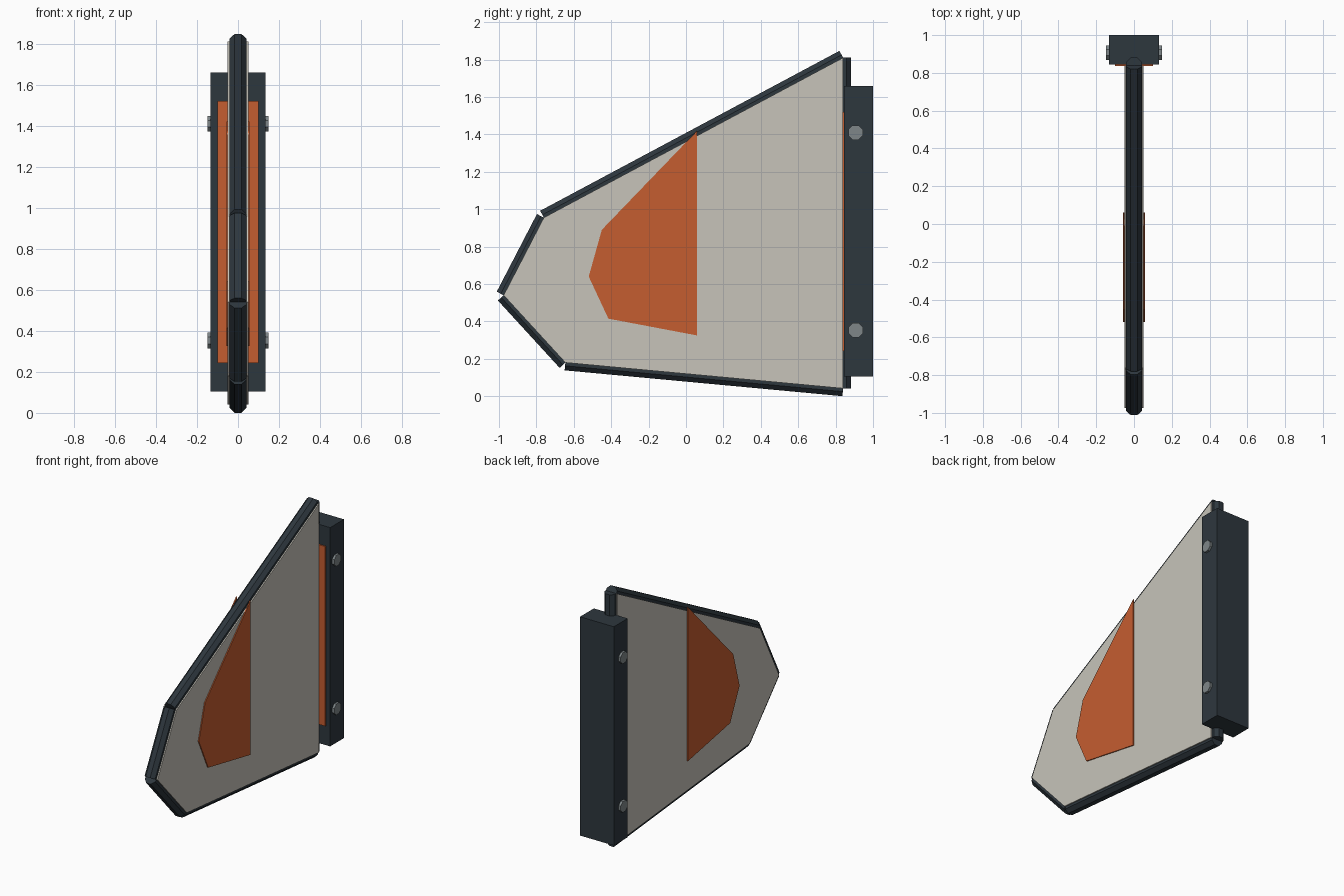
import bpy, bmesh
from mathutils import Vector, Matrix

cube = bpy.data.objects.get("Cube")
if cube:
    bpy.data.objects.remove(cube)


def material(name, rgb):
    m = bpy.data.materials.new(name)
    m.use_nodes = True
    m.diffuse_color = (*rgb, 1)
    m.node_tree.nodes["Principled BSDF"].inputs["Base Color"].default_value = (*rgb, 1)
    return m


CREAM = material("warm cream", (0.57, 0.55, 0.49))
ORANGE = material("burnt orange", (0.56, 0.11, 0.03))
DARK = material("dark slate", (0.027, 0.038, 0.048))
STEEL = material("grey steel", (0.21, 0.24, 0.25))


def finish(name, bm, mat):
    bmesh.ops.recalc_face_normals(bm, faces=bm.faces)
    me = bpy.data.meshes.new(name)
    bm.to_mesh(me)
    bm.free()
    me.materials.append(mat)
    ob = bpy.data.objects.new(name, me)
    bpy.context.collection.objects.link(ob)
    return ob


def plate(name, outline, x0, x1, mat):
    """Extrude a side profile of (y, z) points from x0 to x1."""
    bm = bmesh.new()
    face = bm.faces.new([bm.verts.new((x0, y, z)) for y, z in outline])
    ext = bmesh.ops.extrude_face_region(bm, geom=[face])
    moved = [v for v in ext["geom"] if isinstance(v, bmesh.types.BMVert)]
    bmesh.ops.translate(bm, verts=moved, vec=(x1 - x0, 0, 0))
    return finish(name, bm, mat)


def block(name, half_x, y0, y1, z0, z1, mat):
    return plate(name, [(y0, z0), (y1, z0), (y1, z1), (y0, z1)], -half_x, half_x, mat)


def rod(name, a, b, radius, mat):
    """Eight-sided bar between two points, with a flat side towards x."""
    a, b = Vector(a), Vector(b)
    axis = (b - a).normalized()
    side = Vector((0, 0, 1)) if abs(axis.x) > 0.9 else Vector((1, 0, 0))
    frame = Matrix((side, axis.cross(side), axis)).transposed().to_4x4()
    spin = Matrix.Rotation(0.3927, 4, "Z")
    bm = bmesh.new()
    bmesh.ops.create_cone(bm, cap_ends=True, segments=8, radius1=radius, radius2=radius,
                          depth=(b - a).length,
                          matrix=Matrix.Translation((a + b) / 2) @ frame @ spin)
    return finish(name, bm, mat)


# Fin panel
outline = [(0.84, 1.81), (-0.76, 0.955), (-0.975, 0.54), (-0.645, 0.18), (0.84, 0.042)]
plate("fin_panel", outline, -0.05, 0.05, CREAM)

# Edge bars around the panel
names = ["upper_edge_bar", "nose_upper_bar", "nose_lower_bar", "lower_edge_bar", "rear_edge_bar"]
for i, name in enumerate(names):
    a, b = outline[i], outline[(i + 1) % len(outline)]
    rod(name, (0, *a), (0, *b), 0.045, DARK)

# Orange flash on both faces
flash = [(0.06, 1.42), (-0.45, 0.89), (-0.52, 0.64), (-0.415, 0.415), (0.06, 0.325)]
for side, sx in (("left", 1), ("right", -1)):
    plate(side + "_flash", flash, sx * 0.049, sx * 0.057, ORANGE)

# Rear mount with its accent strip
block("mount_block", 0.133, 0.845, 1.0, 0.105, 1.66, DARK)
block("mount_strip", 0.1, 0.836, 0.85, 0.243, 1.52, ORANGE)

# Bolts on both sides of the mount
for side, sx in (("left", 1), ("right", -1)):
    for level, z in (("upper", 1.41), ("lower", 0.353)):
        rod(f"{side}_{level}_bolt", (sx * 0.12, 0.907, z), (sx * 0.149, 0.907, z), 0.042, STEEL)
